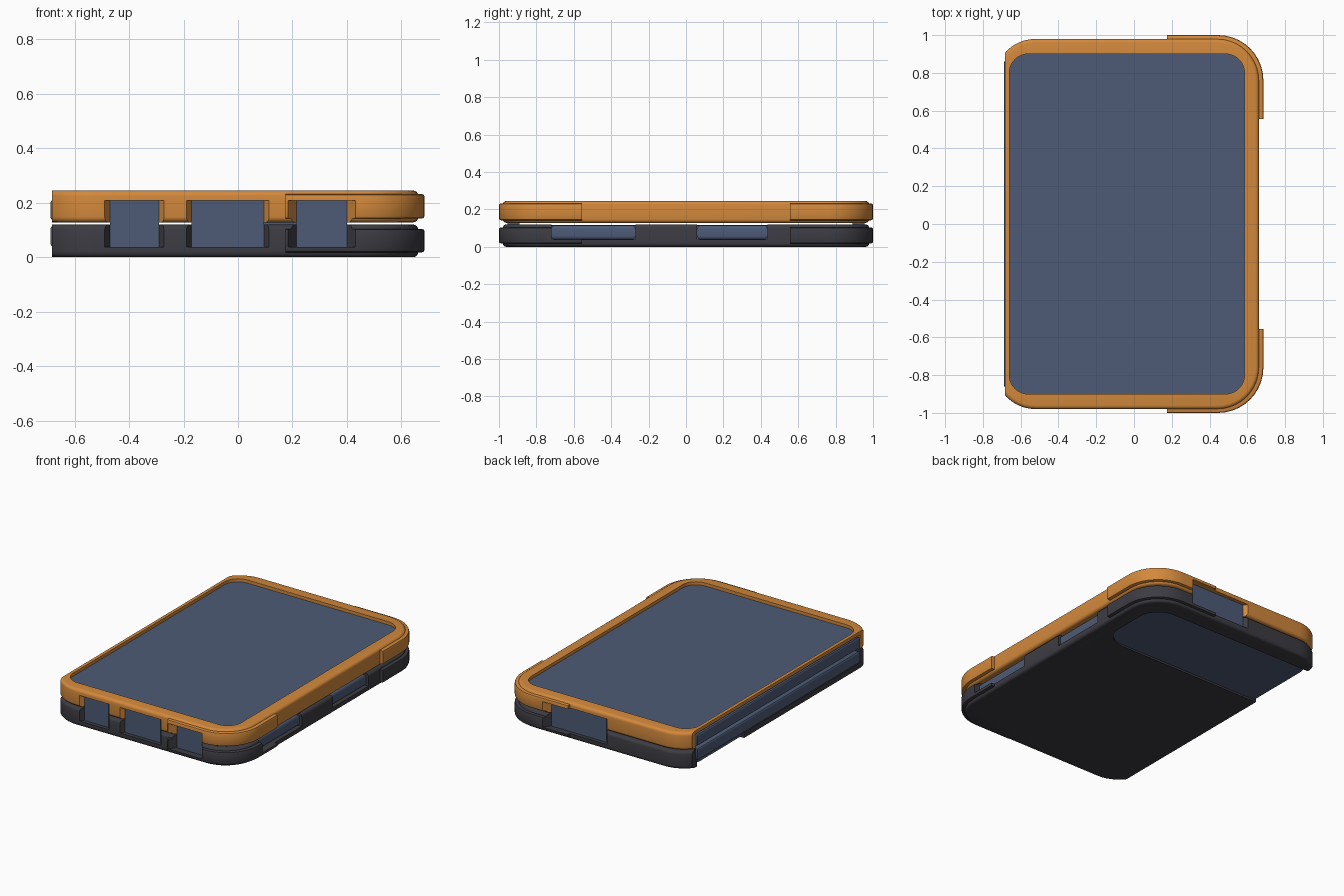
import bpy, bmesh, math

if "Cube" in bpy.data.objects:
    bpy.data.objects.remove(bpy.data.objects["Cube"], do_unlink=True)


def material(name, rgb):
    m = bpy.data.materials.new(name)
    m.use_nodes = True
    m.diffuse_color = (*rgb, 1)
    bsdf = next(n for n in m.node_tree.nodes if n.type == 'BSDF_PRINCIPLED')
    bsdf.inputs["Base Color"].default_value = (*rgb, 1)
    return m


ORANGE = material("orange shell", (0.65, 0.25, 0.045))
DARK = material("charcoal shell", (0.045, 0.045, 0.056))
BLUE = material("slate blue", (0.075, 0.105, 0.18))


def rounded(x0, x1, y0, y1, r, n=10):
    """Outline of a rectangle with rounded corners."""
    pts = []
    corners = [(x1 - r, y1 - r), (x0 + r, y1 - r), (x0 + r, y0 + r), (x1 - r, y0 + r)]
    for q, (cx, cy) in enumerate(corners):
        for i in range(n + 1):
            a = math.pi / 2 * (q + i / n)
            pts.append((cx + r * math.cos(a), cy + r * math.sin(a)))
    return pts


def rect(x0, x1, y0, y1):
    return [(x0, y0), (x1, y0), (x1, y1), (x0, y1)]


def prism(name, pts, z0, z1, mat=None, bevel=0, segments=4):
    """Extrude an outline, with its top and bottom rims rounded over."""
    bm = bmesh.new()
    face = bm.faces.new([bm.verts.new((x, y, z0)) for x, y in pts])
    ext = bmesh.ops.extrude_face_region(bm, geom=[face])["geom"]
    bmesh.ops.translate(bm, vec=(0, 0, z1 - z0),
                        verts=[g for g in ext if isinstance(g, bmesh.types.BMVert)])
    bmesh.ops.recalc_face_normals(bm, faces=bm.faces)
    if bevel:
        rims = [e for e in bm.edges if abs(e.verts[0].co.z - e.verts[1].co.z) < 1e-5]
        bmesh.ops.bevel(bm, geom=rims, offset=bevel, segments=segments,
                        profile=0.5, affect='EDGES')
    mesh = bpy.data.meshes.new(name)
    bm.to_mesh(mesh)
    bm.free()
    ob = bpy.data.objects.new(name, mesh)
    bpy.context.collection.objects.link(ob)
    if mat:
        mesh.materials.append(mat)
    return ob


def carve(ob, cutter, operation='DIFFERENCE'):
    """Apply one boolean and discard the cutter."""
    bpy.ops.object.select_all(action='DESELECT')
    bpy.context.view_layer.objects.active = ob
    ob.select_set(True)
    mod = ob.modifiers.new("cut", 'BOOLEAN')
    mod.operation, mod.solver, mod.object = operation, 'EXACT', cutter
    bpy.ops.object.modifier_apply(modifier=mod.name)
    bpy.data.objects.remove(cutter, do_unlink=True)


def cut(ob, pts, z0, z1):
    carve(ob, prism("cutter", pts, z0, z1))


def smooth(ob):
    bpy.ops.object.select_all(action='DESELECT')
    bpy.context.view_layer.objects.active = ob
    ob.select_set(True)
    bpy.ops.object.shade_smooth_by_angle(angle=math.radians(30))


# Port openings: end ports are (side, from x, to x), button openings (from y, to y)
PORTS = [(-1, -0.47, -0.29), (-1, -0.17, 0.095), (-1, 0.215, 0.40), (1, -0.08, 0.33)]
BUTTONS = [(-0.72, -0.27), (0.06, 0.435)]
PORT_LOW, PORT_HIGH = 0.037, 0.208
FLARE = 0.045


def cut_ports(ob):
    for s, a, b in PORTS:
        pts = [(a, s * 0.88), (b, s * 0.88), (b, s * 0.95),
               (b + FLARE, s * 1.02), (a - FLARE, s * 1.02), (a, s * 0.95)]
        cut(ob, pts, PORT_LOW, PORT_HIGH)


def cut_buttons(ob):
    for a, b in BUTTONS:
        cut(ob, rect(0.55, 0.8, a, b), 0.038, 0.14)


def opening(x0=-0.66):
    return rounded(x0, 0.585, -0.9, 0.9, 0.1)


OUTER = rounded(-0.74, 0.662, -0.98, 0.98, 0.22)

# Upper shell: open frame with a thin lip over the hinge side
upper = prism("upper_frame", OUTER, 0.128, 0.245, ORANGE, 0.02)
cut(upper, rect(-1, -0.682, -2, 2), -1, 1)
cut(upper, opening(), 0.1, 0.3)
cut(upper, rect(-1, 0.3, -0.87, 0.87), 0.1, 0.222)
cut_ports(upper)
smooth(upper)

# Lower shell: tray with a floor window, open on the hinge side
lower = prism("lower_tray", OUTER, 0.0, 0.12, DARK, 0.02)
cut(lower, rect(-1, -0.682, -2, 2), -1, 1)
cut(lower, opening(), 0.034, 0.2)
cut(lower, rect(-1, 0.3, -0.87, 0.87), 0.034, 0.2)
cut(lower, rounded(-1, 0.55, 0.36, 0.86, 0.15), -0.1, 0.05)
cut_ports(lower)
cut_buttons(lower)
smooth(lower)

# Raised corner bumpers wrapping the two free corners of each shell
for label, z0, z1, mat in [("upper", 0.142, 0.232, ORANGE), ("lower", 0.018, 0.104, DARK)]:
    for side, y0, y1 in [("front", -1.2, -0.557), ("back", 0.557, 1.2)]:
        bumper = prism(label + "_" + side + "_bumper",
                       rounded(-0.7, 0.685, -1, 1, 0.24), z0, z1, mat, 0.01, 2)
        carve(bumper, prism("keep", rect(0.175, 1, y0, y1), -1, 1), 'INTERSECT')
        cut(bumper, rounded(-0.8, 0.63, -0.945, 0.945, 0.18), -1, 1)
        cut_ports(bumper)
        if label == "lower":
            cut_buttons(bumper)
        smooth(bumper)

# Device halves held in the shells
body = rounded(-0.668, 0.6, -0.91, 0.91, 0.11)
prism("screen_half", body, 0.135, 0.224, BLUE)
prism("back_half", body, 0.012, 0.114, BLUE)

# Hinge edge bars
for label, z0, z1 in [("upper", 0.135, 0.212), ("lower", 0.038, 0.116)]:
    smooth(prism(label + "_hinge_bar", rect(-0.688, -0.6, -0.86, 0.86),
                 z0, z1, BLUE, 0.012, 3))

# Port plugs across both shells, and side buttons
for i, (s, a, b) in enumerate(PORTS):
    y0, y1 = sorted((s * 0.89, s * 0.955))
    prism("port_plug_%d" % (i + 1), rect(a, b, y0, y1), PORT_LOW, PORT_HIGH, BLUE)
for i, (a, b) in enumerate(BUTTONS):
    smooth(prism("side_button_%d" % (i + 1), rect(0.56, 0.645, a, b),
                 0.038, 0.115, BLUE, 0.02, 4))
